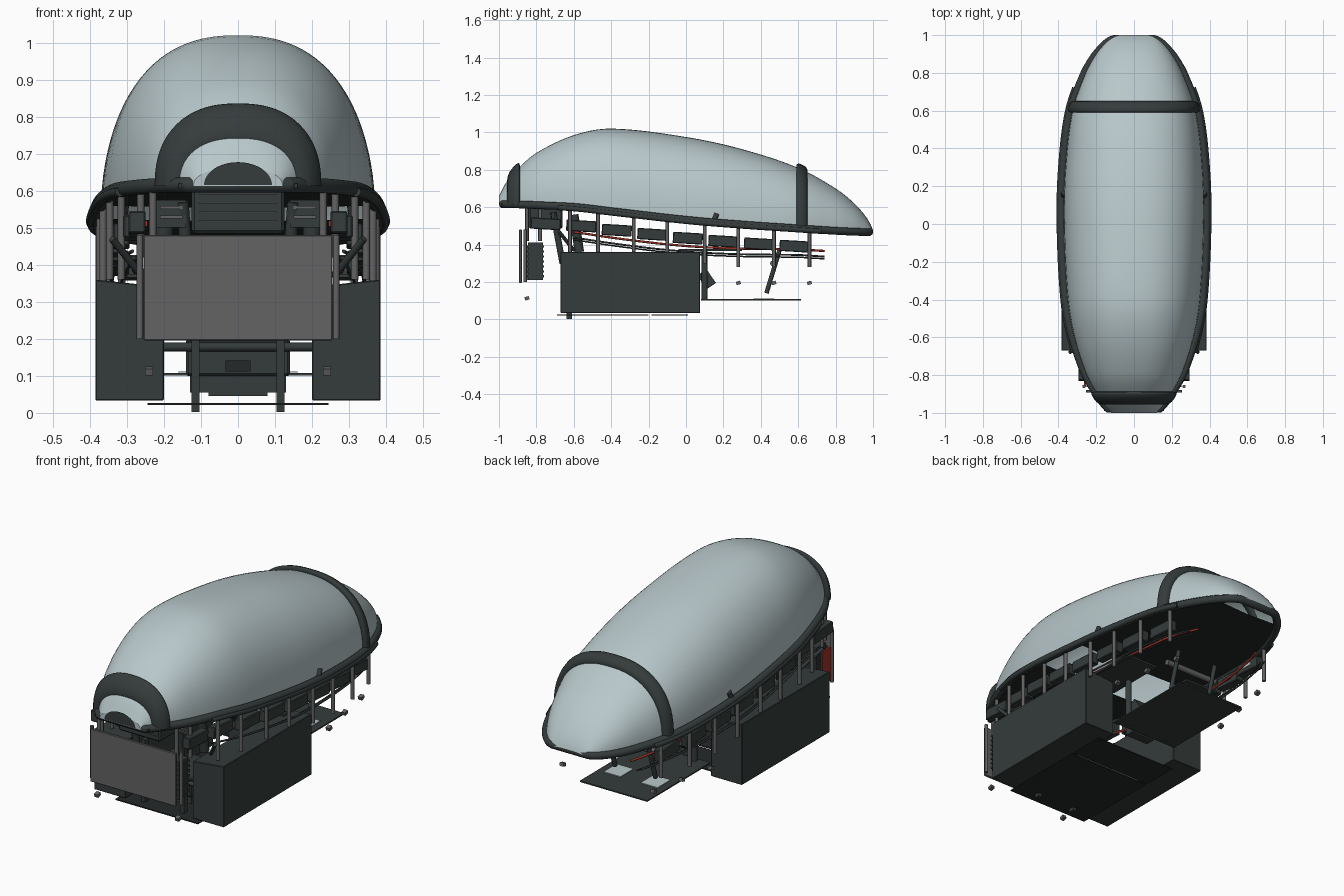
import bpy, bmesh
from math import sin, cos, pi
from mathutils import Vector

old = bpy.data.objects.get("Cube")
if old:
    bpy.data.objects.remove(old)


def material(name, r, g, b):
    m = bpy.data.materials.new(name)
    m.use_nodes = True
    m.diffuse_color = (r, g, b, 1)
    bsdf = m.node_tree.nodes["Principled BSDF"]
    bsdf.inputs["Base Color"].default_value = (r, g, b, 1)
    bsdf.inputs["Roughness"].default_value = 0.6
    return m


GLASS = material("pale_blue_glass", .48, .575, .595)
DARK = material("dark_green_grey", .035, .045, .044)
BLACK = material("near_black", .018, .022, .022)
GREY = material("mid_grey", .125, .125, .125)
RED = material("warning_red", .35, .035, .02)

# Canopy stations: y, half width, crown height, rim height
STATIONS = [(-1, .12, .66, .613), (-.96, .155, .735, .613), (-.9, .195, .805, .612),
            (-.8, .25, .89, .608), (-.6, .315, .985, .598), (-.4, .35, 1.02, .575),
            (0, .37, .975, .53), (.3, .362, .91, .505), (.6, .325, .81, .485),
            (.8, .255, .7, .472), (.9, .2, .62, .467), (.96, .15, .552, .465),
            (.99, .115, .502, .465), (1, .09, .475, .465)]


def station(y):
    """Smoothly interpolated half width, crown and rim height at y."""
    n = len(STATIONS)
    i = max(k for k in range(n - 1) if STATIONS[k][0] <= y or k == 0)
    a, b = STATIONS[i], STATIONS[i + 1]
    p, q = STATIONS[max(i - 1, 0)], STATIONS[min(i + 2, n - 1)]
    h = b[0] - a[0]
    t = min(max((y - a[0]) / h, 0), 1)
    out = []
    for k in (1, 2, 3):
        m0 = (b[k] - p[k]) / (b[0] - p[0]) * h
        m1 = (q[k] - a[k]) / (q[0] - a[0]) * h
        d = b[k] - a[k]
        out.append(a[k] + t * m0 + t * t * (3 * d - 2 * m0 - m1) + t ** 3 * (m0 + m1 - 2 * d))
    return out


def finish(name, bm, mat, smooth=False):
    bmesh.ops.recalc_face_normals(bm, faces=bm.faces)
    me = bpy.data.meshes.new(name)
    bm.to_mesh(me)
    bm.free()
    me.materials.append(mat)
    ob = bpy.data.objects.new(name, me)
    bpy.context.collection.objects.link(ob)
    if smooth:
        me.shade_smooth()
    return ob


def loft(name, rows, mat, wrap=False):
    bm = bmesh.new()
    grid = [[bm.verts.new(p) for p in row] for row in rows]
    if wrap:
        grid.append(grid[0])
    for r, s in zip(grid, grid[1:]):
        for i in range(len(r) - 1):
            bm.faces.new((r[i], r[i + 1], s[i + 1], s[i]))
    return finish(name, bm, mat, True)


def arch(y, off=0, steps=48):
    """Slightly squared half ellipse across the canopy."""
    w, top, rim = station(y)
    row = []
    for i in range(steps + 1):
        c, s = cos(pi * i / steps), max(sin(pi * i / steps), 0)
        x = abs(c) ** .85 * (1 if c > 0 else -1)
        row.append(((w + off) * x, y, rim + (top - rim + off) * s ** .85))
    return row


def box(name, xs, ys, zs, mat, tilt=0, drop=0, bevel=0):
    bm = bmesh.new()
    bmesh.ops.create_cube(bm, size=1)
    inner = min(xs, key=abs)
    mid = Vector([sum(r) / 2 for r in (xs, ys, zs)])
    for v in bm.verts:
        p = Vector([(r[1] - r[0]) * c for r, c in zip((xs, ys, zs), v.co)])
        p = Vector((p.x, p.y * cos(tilt) - p.z * sin(tilt), p.y * sin(tilt) + p.z * cos(tilt))) + mid
        if drop and v.co.z > 0 and abs(p.x - inner) < .001:
            p.z -= drop
        v.co = p
    if bevel:
        bmesh.ops.bevel(bm, geom=bm.edges[:], offset=bevel, segments=1, affect='EDGES')
    return finish(name, bm, mat)


def tube(name, pts, radius, mat, cyclic=False, sides=2):
    cu = bpy.data.curves.new(name, 'CURVE')
    cu.dimensions = '3D'
    cu.bevel_depth = radius
    cu.bevel_resolution = sides
    cu.use_fill_caps = True
    sp = cu.splines.new('POLY')
    sp.points.add(len(pts) - 1)
    for s, p in zip(sp.points, pts):
        s.co = (*p, 1)
    sp.use_cyclic_u = cyclic
    cu.materials.append(mat)
    ob = bpy.data.objects.new(name, cu)
    bpy.context.collection.objects.link(ob)
    return ob


def span(a, b, n):
    return [a + (b - a) * i / n for i in range(n + 1)]


# Canopy shell, with rows packed towards both ends
loft("canopy", [arch(-cos(pi * i / 64)) for i in range(65)], GLASS)


# Rounded bands over the canopy
def band(name, y, half, lift):
    rows = []
    for k in range(16):
        a = 2 * pi * k / 16
        c, s = cos(a), sin(a)
        rows.append(arch(y + half * abs(c) ** .6 * (1 if c > 0 else -1), lift * s + .004))
    loft(name, rows, DARK, True)


band("front_arch", -.922, .034, .03)
band("rear_arch", .62, .03, .022)

# Rim tube around the canopy edge
path = [-cos(pi * i / 60) for i in range(61)]
edge = [(station(y)[0] + .014, y * .98, station(y)[2] + .002) for y in path]
tube("canopy_rim", edge + [(-x, y, z) for x, y, z in reversed(edge)], .021, DARK, True, 3)

# Nose cap and vent
bm = bmesh.new()
bm.faces.new([bm.verts.new(p) for p in arch(-1)])
finish("nose_face", bm, GLASS)
bm = bmesh.new()
bm.faces.new([bm.verts.new((.092 * cos(pi * i / 20), -1.002, .615 + .062 * sin(pi * i / 20)))
              for i in range(21)])
finish("nose_vent", bm, DARK)
box("nose_sill", (-.16, .16), (-.99, -.95), (.607, .62), DARK)


# Floor panels under the canopy, shaped by the rim
def floor(name, y0, y1):
    rows = []
    for y in span(y0, y1, 20):
        w, _, rim = station(y)
        rows.append([(-w, y, rim - .004), (0, y, rim - .012), (w, y, rim - .004)])
    loft(name, rows, BLACK)


floor("rear_floor", .02, .9)
floor("front_floor", -.97, -.3)


# Height of the equipment rail under the rim
def rail_z(y):
    return station(y)[2] - .14 - .03 * sin(pi * min(max((y + 1) / 1.6, 0), 1))


POSTS = [(-.85, .42), (-.78, .42), (-.62, .36), (-.47, .36), (-.28, .2),
         (-.1, .23), (.1, .3), (.28, .28), (.47, .28), (.66, .28)]
for side, s in (("left", 1), ("right", -1)):
    def mx(a, b):
        return tuple(sorted((a * s, b * s)))

    # Outer strip, rails and cables
    ys = span(-.68, .72, 30)
    tube(side + "_outer_strip", [(s * (station(y)[0] + .026), y, station(y)[2] - .006) for y in ys],
         .014, DARK)
    for label, inset, dz, r, mat in (("rail", .03, 0, .005, DARK), ("cable", .09, .03, .006, RED),
                                     ("lower_rail", .055, -.012, .004, DARK)):
        tube(side + "_" + label, [(s * (station(y)[0] - inset), y, rail_z(y) + dz)
                                  for y in span(-.6, .74, 24)], r, mat)
    # Hanging posts and stray tabs
    for y, low in POSTS:
        w, _, rim = station(y)
        tube(side + "_post", [(s * (w + .005), y, low), (s * (w + .005), y, rim - .01)], .01, GREY)
    tube(side + "_shield_post", [(s * .265, -.86, .2), (s * .265, -.86, .48)], .009, GREY)
    for x, y, z in ((.24, -.85, .113), (.345, .28, .195), (.305, .47, .195), (.27, .66, .195)):
        box(side + "_tab", mx(x - .011, x + .011), (y - .012, y + .012), (z - .009, z + .009), GREY, .3)
    # Row of equipment boxes below the rim
    for i in range(8):
        y = -.75 + i * .19
        w, _, rim = station(y)
        w = max(w, .31)
        z = rim - .095
        box(side + "_equipment", mx(w - .06, w - .015), (y - .08, y + .08), (z - .03, z + .03),
            DARK, -.06, bevel=.004)
        box(side + "_equipment_light", mx(w - .065, w - .06), (y - .03, y + .03),
            (z - .008, z + .008), RED if i % 3 == 0 else GLASS)

    # Large side tank and mid deck
    box(side + "_side_tank", mx(.2, .385), (-.67, .075), (.033, .36), DARK, drop=.02, bevel=.003)
    box(side + "_mid_deck", mx(.1, .3), (-.04, .3), (.365, .375), DARK)
    # Front leg and braces
    box(side + "_front_leg", mx(.104, .126), (-.64, -.61), (.003, .36), DARK)
    tube(side + "_front_brace", [(s * .13, -.66, .3), (s * .15, -.71, .57)], .018, DARK)
    tube(side + "_upper_brace", [(s * .2, -.57, .36), (s * .2, -.6, .56)], .025, DARK)
    tube(side + "_cross_brace", [(s * .26, -.6, .37), (s * .34, -.68, .47)], .01, DARK)
    box(side + "_instrument_panel", mx(.14, .22), (-.72, -.7), (.5, .575), DARK)
    for z in (.525, .55):
        box(side + "_panel_strip", mx(.15, .21), (-.726, -.72), (z, z + .008), GREY)
    # Rear struts with pale foot plates, and rim knob
    tube(side + "_rear_post", [(s * .12, .1, .1), (s * .12, .1, .37)], .016, DARK)
    tube(side + "_rear_strut", [(s * .12, .43, .14), (s * .12, .5, .37)], .012, DARK)
    box(side + "_foot_plate", mx(.06, .16), (.36, .47), (.108, .112), GLASS)
    tube(side + "_rim_knob", [(s * .375, .15, .53), (s * .37, .165, .565)], .014, DARK)

# Front shield and gear behind it
box("front_shield", (-.255, .255), (-.892, -.878), (.195, .48), GREY, bevel=.003)
box("shield_backing", (-.24, .24), (-.845, -.765), (.21, .41), DARK)
for z in span(.23, .39, 6):
    box("backing_rib", (-.245, .245), (-.85, -.758), (z - .006, z + .006), DARK)
box("red_side_plate", (-.265, -.255), (-.86, -.78), (.21, .39), RED)
box("front_console", (-.125, .125), (-.84, -.66), (.485, .61), DARK, bevel=.008)
for z in span(.515, .59, 3):
    box("console_slat", (-.105, .105), (-.846, -.84), (z, z + .004), GREY)

# Lower central housing
box("central_housing", (-.14, .14), (-.6, -.35), (.1, .2), DARK, bevel=.006)
box("housing_belly", (-.13, .13), (-.58, -.38), (.055, .1), DARK)
box("housing_skid", (-.08, .08), (-.58, -.38), (.045, .055), DARK)
box("housing_latch", (-.034, .034), (-.61, -.6), (.112, .142), BLACK)
tube("housing_bar", [(-.2, -.6, .178), (.2, -.6, .178)], .012, DARK)

# Bottom plates and rear step
for name, y0, y1 in (("front_belly_plate", -.69, -.2), ("rear_belly_plate", -.185, .01)):
    box(name, (-.245, .245), (y0, y1), (.021, .027), BLACK)
box("rear_step", (-.2, .2), (.08, .615), (.101, .108), DARK)
box("tilted_seat", (-.09, .09), (.08, .14), (.17, .26), DARK, .6)
box("seat_base", (-.07, .07), (.02, .07), (.1, .2), DARK)
tube("rear_cross_bar", [(-.15, .465, .3), (.17, .465, .3)], .016, GREY)
